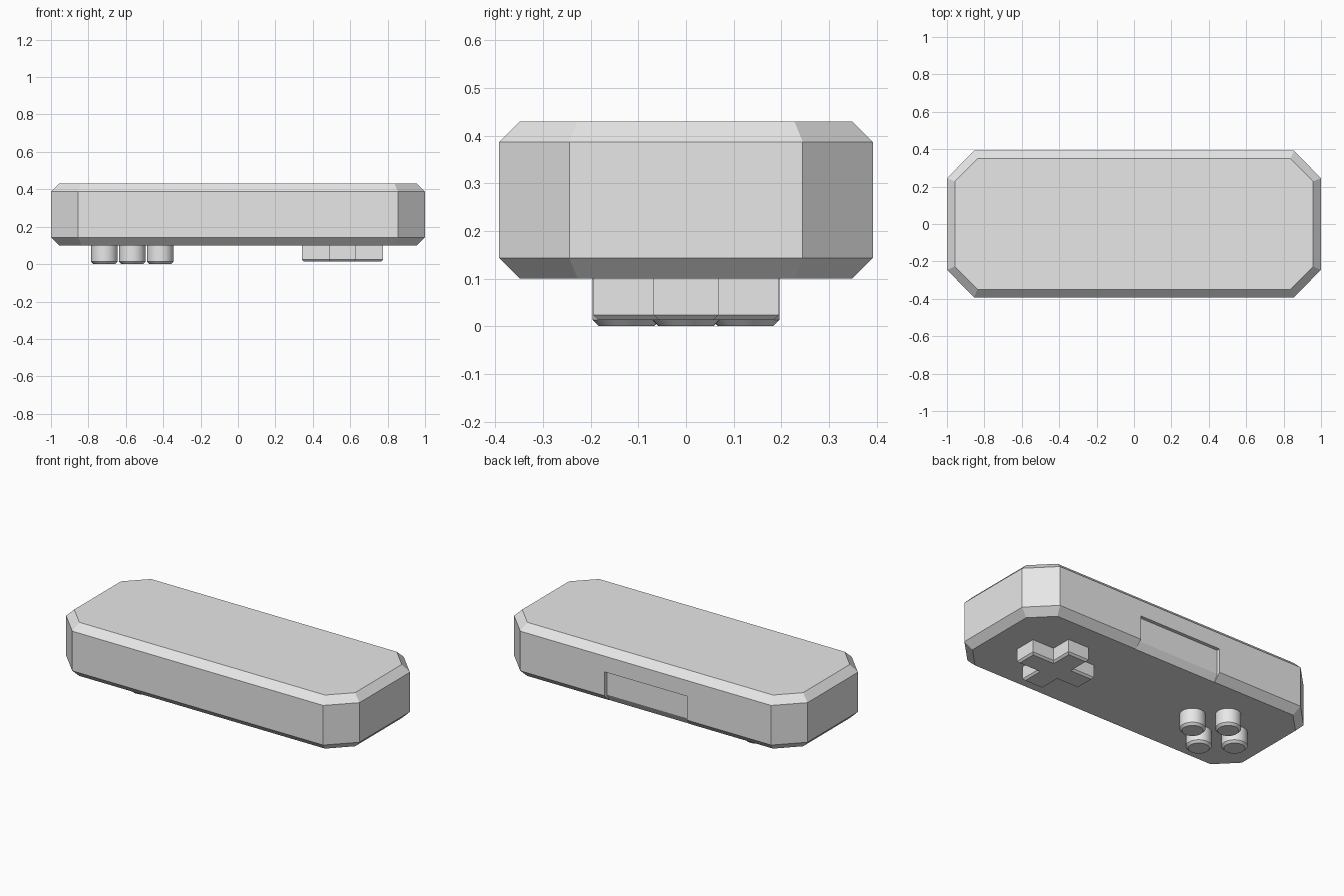
import bpy
import bmesh
import math

cube = bpy.data.objects.get("Cube")
if cube:
    bpy.data.objects.remove(cube, do_unlink=True)

# Single plain grey plastic
grey = bpy.data.materials.new("grey plastic")
grey.use_nodes = True
color = (0.8, 0.8, 0.8, 1.0)
grey.diffuse_color = color
grey.node_tree.nodes["Principled BSDF"].inputs["Base Color"].default_value = color


def prism(name, outline, z0, z1, chamfer=0, both=False):
    """Extrude an outline from z0 to z1 and chamfer its bottom (or both) rims."""
    bm = bmesh.new()
    base = bm.faces.new([bm.verts.new((x, y, z0)) for x, y in outline])
    top = bmesh.ops.extrude_face_region(bm, geom=[base], use_keep_orig=True)
    for v in top["geom"]:
        if isinstance(v, bmesh.types.BMVert):
            v.co.z = z1
    bmesh.ops.recalc_face_normals(bm, faces=bm.faces)
    if chamfer:
        levels = (z0, z1) if both else (z0,)
        rims = [e for e in bm.edges
                if any(all(abs(v.co.z - z) < 1e-5 for v in e.verts) for z in levels)]
        bmesh.ops.bevel(bm, geom=rims, offset=chamfer, offset_type='OFFSET',
                        segments=1, profile=0.5, affect='EDGES')
    mesh = bpy.data.meshes.new(name)
    bm.to_mesh(mesh)
    bm.free()
    mesh.materials.append(grey)
    obj = bpy.data.objects.new(name, mesh)
    bpy.context.collection.objects.link(obj)
    return obj


# Body: long octagon with chamfered rims
X, Y, CX, CY = 1.0, 0.392, 0.855, 0.245
octagon = [(X, -CY), (X, CY), (CX, Y), (-CX, Y),
           (-X, CY), (-X, -CY), (-CX, -Y), (CX, -Y)]
body = prism("body", octagon, 0.1, 0.43, 0.043, both=True)

# Shallow recess in the back edge: a side profile swept across x
profile = [(0.5, 0.29), (0.371, 0.29), (0.371, 0.142), (0.347, 0.1), (0.5, 0.08)]
cutter = prism("recess_cutter", profile, -0.28, 0.28)
for v in cutter.data.vertices:
    y, z, x = v.co
    v.co = (x, y, z)
cutter.hide_render = True
cut = body.modifiers.new("recess", 'BOOLEAN')
cut.operation = 'DIFFERENCE'
cut.solver = 'EXACT'
cut.object = cutter
bpy.context.view_layer.objects.active = body
body.select_set(True)
bpy.ops.object.modifier_apply(modifier=cut.name)
bpy.data.objects.remove(cutter, do_unlink=True)

# Cross-shaped direction pad under the left side
ax, ay, lx, ly = 0.071, 0.068, 0.217, 0.195
quarter = [(lx, ay), (ax, ay), (ax, ly)]
cross = quarter + [(-x, y) for x, y in reversed(quarter)]
cross += [(-x, -y) for x, y in cross]
prism("direction_pad", [(x + 0.558, y) for x, y in cross], 0.013, 0.11, 0.011)

# Four round buttons in a diamond under the right side
SIDES = 32
for label, dx, dy in (("inner", 1, 0), ("outer", -1, 0), ("back", 0, 1), ("front", 0, -1)):
    cx, cy = -0.565 + 0.149 * dx, 0.125 * dy
    circle = [(cx + 0.071 * math.cos(math.tau * i / SIDES),
               cy + 0.071 * math.sin(math.tau * i / SIDES)) for i in range(SIDES)]
    button = prism(label + "_button", circle, 0.0, 0.11, 0.013)
    bpy.ops.object.select_all(action='DESELECT')
    button.select_set(True)
    bpy.context.view_layer.objects.active = button
    bpy.ops.object.shade_smooth_by_angle(angle=math.radians(30))
